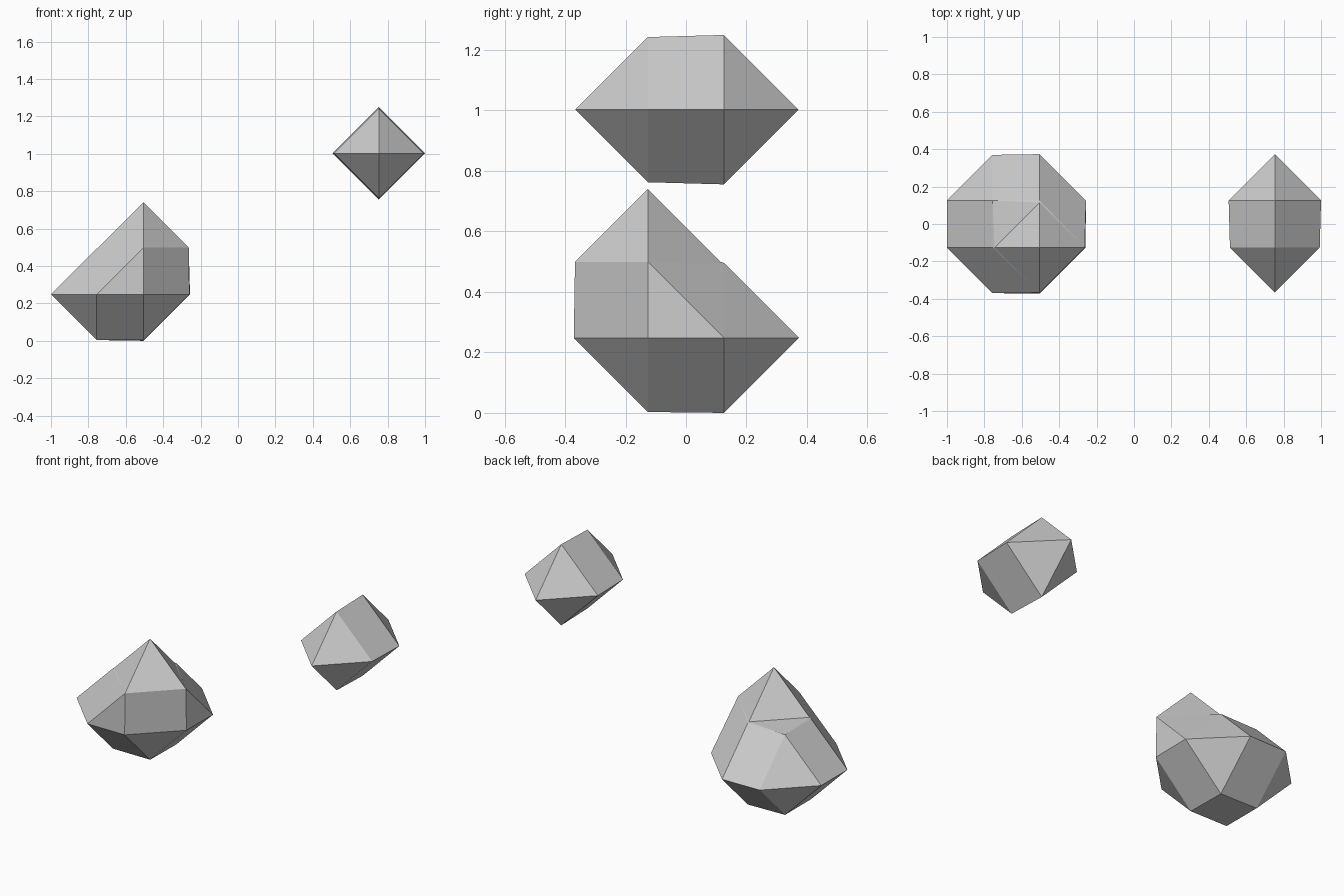
import bpy
import bmesh
from itertools import product
from mathutils import Vector

if "Cube" in bpy.data.objects:
    bpy.data.objects.remove(bpy.data.objects["Cube"], do_unlink=True)

STEP = 0.2515
ORIGIN = Vector((-0.756, -0.126, 0.248))

stone = bpy.data.materials.new("light grey stone")
stone.use_nodes = True
stone.diffuse_color = (0.6, 0.6, 0.6, 1)
stone.node_tree.nodes["Principled BSDF"].inputs["Base Color"].default_value = stone.diffuse_color


def place(cell):
    return ORIGIN + Vector(cell) * STEP


def cell_patch(bm, base, seeds):
    """Add the faceted skin around the seeds lying on one lattice cell's corners."""
    corners = [tuple(b + o for b, o in zip(base, off)) for off in product((0, 1), repeat=3)]
    inside = [c for c in corners if c in seeds]
    if not inside or len(inside) == 8:
        return
    crossings = []
    for a in inside:
        for b in corners:
            if b not in seeds and sum(abs(p - q) for p, q in zip(a, b)) == 1:
                crossings.append(place(a) + (place(b) - place(a)).normalized() * seeds[a])
    hull = bmesh.new()
    for p in [place(c) for c in inside] + crossings:
        hull.verts.new(p)
    bmesh.ops.convex_hull(hull, input=hull.verts)
    bmesh.ops.recalc_face_normals(hull, faces=hull.faces)
    low, high = place(base), place([b + 1 for b in base])
    for face in hull.faces:
        points = [v.co for v in face.verts]
        on_wall = any(all(abs(p[i] - wall[i]) < 1e-5 for p in points)
                      for wall in (low, high) for i in range(3))
        if not on_wall:
            bm.faces.new([bm.verts.new(p) for p in points])
    hull.free()


def build_crystal(name, seeds):
    bm = bmesh.new()
    bases = {tuple(s - o for s, o in zip(seed, off))
             for seed in seeds for off in product((0, 1), repeat=3)}
    for base in sorted(bases):
        cell_patch(bm, base, seeds)
    bmesh.ops.remove_doubles(bm, verts=bm.verts, dist=1e-4)
    bmesh.ops.recalc_face_normals(bm, faces=bm.faces)
    bmesh.ops.dissolve_limit(bm, angle_limit=0.01, verts=bm.verts, edges=bm.edges)
    mesh = bpy.data.meshes.new(name)
    bm.to_mesh(mesh)
    bm.free()
    mesh.materials.append(stone)
    bpy.context.collection.objects.link(bpy.data.objects.new(name, mesh))


# Peaked crystal: four lattice points below, one above (value = reach of the skin)
build_crystal("peaked_crystal", {
    (0, 0, 0): 0.244, (1, 0, 0): 0.245,
    (0, 1, 0): 0.244, (1, 1, 0): 0.248,
    (1, 0, 1): 0.241,
})

# Floating crystal: two lattice points side by side in depth
build_crystal("floating_crystal", {(6, 0, 3): 0.240, (6, 1, 3): 0.247})
